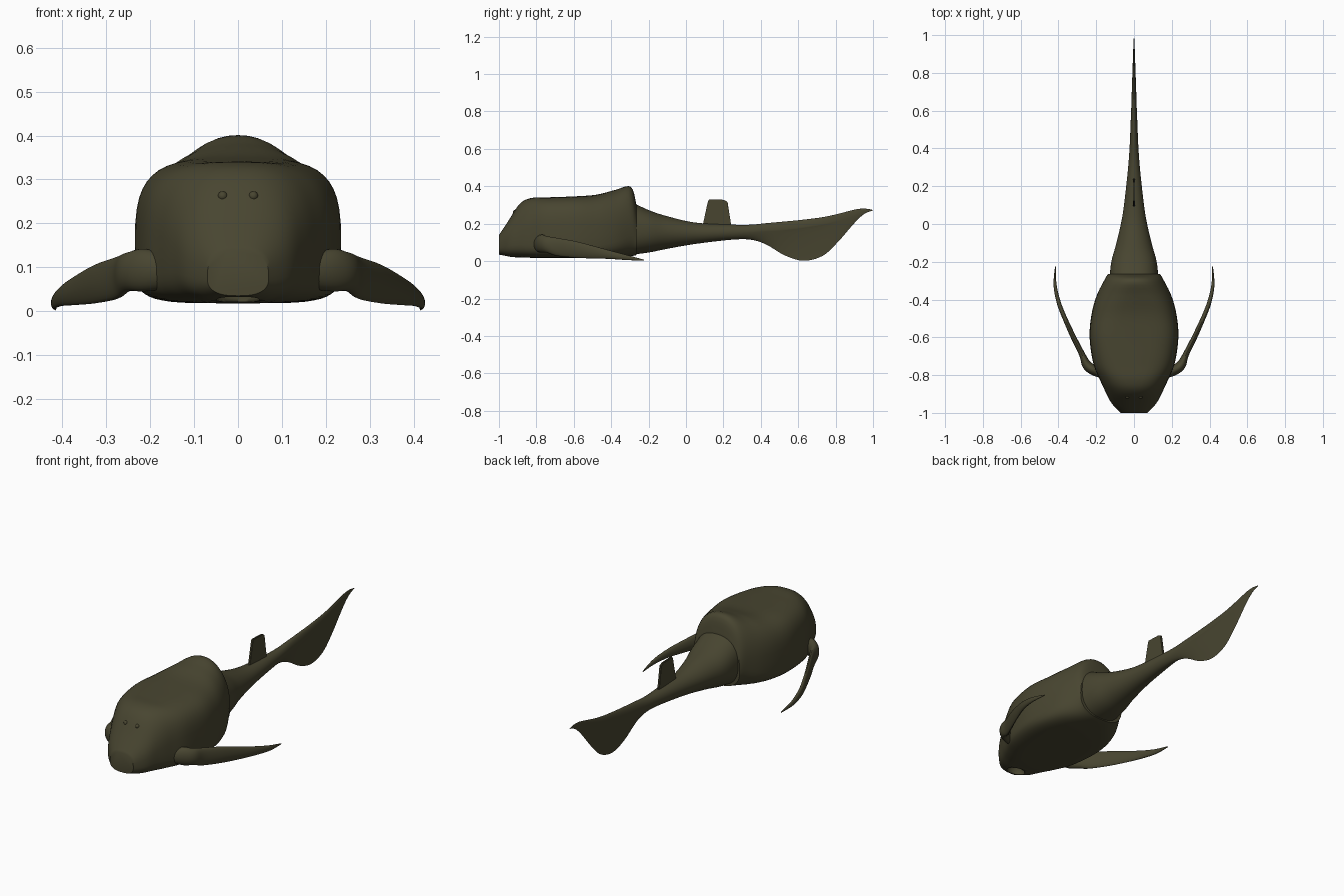
import bpy
import bmesh
from math import sin, cos, pi, copysign
from mathutils import Vector

default_cube = bpy.data.objects.get("Cube")
if default_cube:
    bpy.data.objects.remove(default_cube, do_unlink=True)

# Single flat colour
olive = bpy.data.materials.new("dark olive skin")
olive.use_nodes = True
olive.diffuse_color = (0.065, 0.06, 0.03, 1)
olive.node_tree.nodes["Principled BSDF"].inputs["Base Color"].default_value = olive.diffuse_color


def activate(obj):
    bpy.ops.object.select_all(action="DESELECT")
    obj.select_set(True)
    bpy.context.view_layer.objects.active = obj


def finish(name, bm, angle=40):
    """Turn a bmesh into a named, coloured, smooth shaded object."""
    bmesh.ops.recalc_face_normals(bm, faces=bm.faces[:])
    mesh = bpy.data.meshes.new(name)
    bm.to_mesh(mesh)
    bm.free()
    mesh.materials.append(olive)
    obj = bpy.data.objects.new(name, mesh)
    bpy.context.collection.objects.link(obj)
    activate(obj)
    bpy.ops.object.shade_smooth_by_angle(angle=angle * pi / 180)
    return obj


def refine(stations, steps):
    """Insert spline stations between the given ones."""
    rows = [Vector(s) for s in stations]
    result = []
    for i in range(len(rows) - 1):
        before, a = rows[max(i - 1, 0)], rows[i]
        b, after = rows[i + 1], rows[min(i + 2, len(rows) - 1)]
        for k in range(steps):
            t = k / steps
            result.append(a * (1 + t * t * (2 * t - 3)) + b * (t * t * (3 - 2 * t))
                          + (b - before) * (t * (1 - t) ** 2 / 2)
                          + (after - a) * (t * t * (t - 1) / 2))
    return result + [rows[-1]]


def power(value, exponent):
    return copysign(abs(value) ** exponent, value)


def loft(name, stations, steps=5, sides=48, mirror=1):
    """Stations: x, y, half width, bottom, top, middle fraction, upper and lower squareness."""
    rows = refine(stations, steps)
    bm = bmesh.new()
    rings = []
    for i, (x, y, width, low, high, middle, upper, lower) in enumerate(rows):
        ahead = rows[min(i + 1, len(rows) - 1)] - rows[max(i - 1, 0)]
        across = Vector((ahead[1], -ahead[0])).normalized()
        width = max(width, 0.001)
        waist = low + (high - low) * middle
        ring = []
        for k in range(sides):
            angle = 2 * pi * k / sides
            up = sin(angle) >= 0
            bend = 2 / (upper if up else lower)
            side = width * power(cos(angle), bend)
            rise = (high - waist if up else waist - low) * power(sin(angle), bend)
            ring.append(bm.verts.new((mirror * (x + across.x * side),
                                      y + across.y * side, waist + rise)))
        rings.append(ring)
    for a, b in zip(rings, rings[1:]):
        for k in range(sides):
            n = (k + 1) % sides
            bm.faces.new((a[k], a[n], b[n], b[k]))
    bm.faces.new(rings[0])
    bm.faces.new(rings[-1])
    return finish(name, bm)


def ellipsoid(name, centre, radii):
    bm = bmesh.new()
    bmesh.ops.create_uvsphere(bm, u_segments=24, v_segments=12, radius=1)
    bmesh.ops.scale(bm, vec=radii, verts=bm.verts)
    bmesh.ops.translate(bm, vec=centre, verts=bm.verts)
    return finish(name, bm)


# Broad armoured head and trunk shield
head = loft("head_shield", [
    (0, -1.0, .07, .035, .14, .4, 2.6, 2.6),
    (0, -.95, .118, .023, .215, .4, 2.4, 3),
    (0, -.89, .15, .02, .305, .35, 2.4, 3.5),
    (0, -.83, .178, .018, .337, .33, 2.9, 4),
    (0, -.74, .215, .018, .341, .32, 3.6, 4.5),
    (0, -.6, .235, .018, .346, .32, 3.8, 4.5),
    (0, -.48, .225, .018, .355, .32, 3.2, 4.5),
    (0, -.38, .198, .021, .38, .35, 2.5, 4),
    (0, -.295, .156, .027, .397, .4, 2.1, 3),
    (0, -.265, .138, .032, .3, .4, 2.4, 2.6),
])

# Mouth opening under the snout
cutter = ellipsoid("mouth_cutter", (0, -.952, .03), (.05, .04, .05))
cutter.hide_render = True
cut = head.modifiers.new("mouth", "BOOLEAN")
cut.operation = "DIFFERENCE"
cut.object = cutter
activate(head)
bpy.ops.object.modifier_apply(modifier=cut.name)
bpy.data.objects.remove(cutter, do_unlink=True)

# Tapering body flowing into a deep, thin tail blade
loft("body_and_tail", [
    (0, -.31, .132, .032, .325, .45, 2.5, 2.5),
    (0, -.2, .12, .046, .273, .5, 2.3, 2.2),
    (0, -.1, .093, .066, .24, .5, 2, 2),
    (0, .05, .06, .092, .206, .5, 2, 2),
    (0, .25, .036, .115, .195, .5, 2, 2),
    (0, .35, .027, .114, .195, .55, 2, 1.6),
    (0, .43, .022, .088, .203, .65, 2, 1.2),
    (0, .53, .018, .03, .212, .75, 2, .9),
    (0, .63, .014, .002, .222, .8, 2, .8),
    (0, .73, .011, .028, .235, .8, 2, .8),
    (0, .81, .008, .1, .252, .75, 2, 1),
    (0, .9, .005, .203, .275, .6, 2, 1.4),
    (0, .95, .003, .25, .281, .5, 2, 2),
    (0, .99, .001, .268, .276, .5, 2, 2),
    (0, 1.0, .001, .269, .272, .5, 2, 2),
])

# Paired blade-like pectoral fins with a thick shoulder joint
fin = [
    (.16, -.79, .03, .05, .13, .5, 2, 2),
    (.215, -.772, .028, .045, .142, .5, 2, 2),
    (.25, -.745, .025, .045, .134, .5, 2, 2),
    (.275, -.69, .016, .028, .124, .5, 2, 2),
    (.325, -.59, .014, .018, .106, .5, 2, 1.7),
    (.37, -.49, .012, .014, .08, .5, 2, 1.7),
    (.4, -.41, .011, .012, .058, .5, 2, 2),
    (.418, -.32, .008, .006, .034, .5, 2, 2),
    (.416, -.225, .002, .002, .008, .5, 2, 2),
]
for label, sign in (("left", 1), ("right", -1)):
    loft(label + "_pectoral_fin", fin, sides=24, mirror=sign)
    ellipsoid(label + "_eye", (sign * .035, -.914, .262), (.011, .011, .011))

# Upright dorsal fin
bm = bmesh.new()
outline = [(.085, .17), (.115, .31), (.122, .331), (.2, .328), (.222, .318), (.245, .17)]
blade = bm.faces.new([bm.verts.new((-.006, y, z)) for y, z in outline])
extruded = bmesh.ops.extrude_face_region(bm, geom=[blade])["geom"]
bmesh.ops.translate(bm, vec=(.012, 0, 0),
                    verts=[v for v in extruded if isinstance(v, bmesh.types.BMVert)])
bmesh.ops.bevel(bm, geom=bm.edges[:], offset=.003, segments=2, affect="EDGES")
finish("dorsal_fin", bm)
